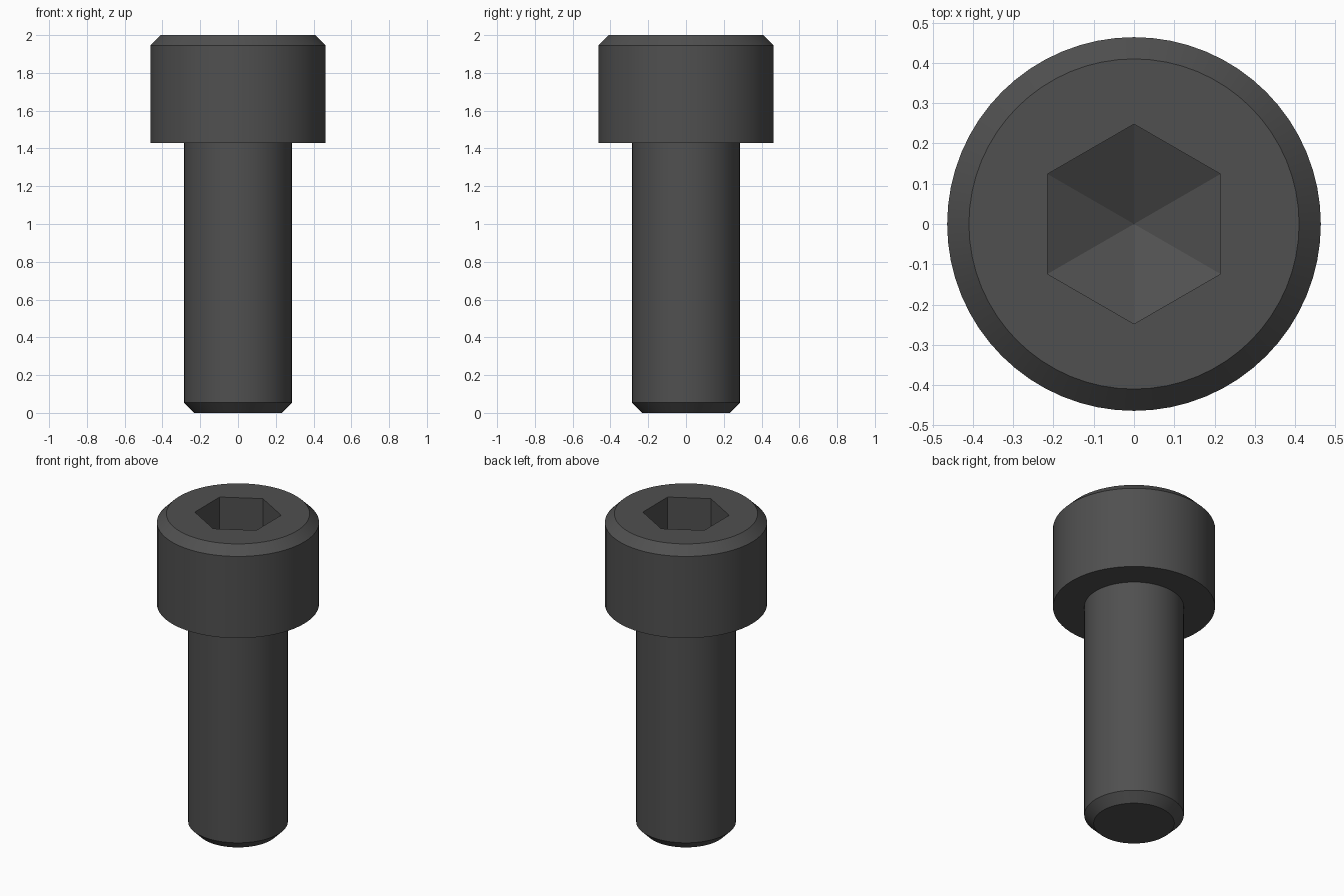
import bpy, bmesh
from math import cos, sin, pi, radians

cube = bpy.data.objects.get("Cube")
if cube:
    bpy.data.objects.remove(cube, do_unlink=True)

black = bpy.data.materials.new("black_steel")
black.use_nodes = True
colour = (0.08, 0.08, 0.08, 1)
black.diffuse_color = colour
black.node_tree.nodes["Principled BSDF"].inputs["Base Color"].default_value = colour

SIDES = 64
HEAD_R, SHANK_R, HEAD_Z, TOP = 0.464, 0.285, 1.43, 2.0
BEVEL = 0.054
HEX_R, SOCKET_DEPTH, POINT_DEPTH = 0.248, 0.286, 0.124


def ring(bm, radius, z, sides):
    """Closed loop of vertices, starting on the +y axis."""
    return [bm.verts.new((radius * cos(pi / 2 + 2 * pi * i / sides),
                          radius * sin(pi / 2 + 2 * pi * i / sides), z))
            for i in range(sides)]


def bridge(bm, a, b):
    """Quad band between two loops of equal size."""
    n = len(a)
    for i in range(n):
        j = (i + 1) % n
        bm.faces.new((a[i], a[j], b[j], b[i]))


def lathe(bm, profile):
    """Stack of rings joined by bands; returns the rings."""
    rings = [ring(bm, r, z, SIDES) for r, z in profile]
    for a, b in zip(rings, rings[1:]):
        bridge(bm, a, b)
    return rings


def loop_edges(bm, loop):
    return [bm.edges.get((v, loop[i - 1])) for i, v in enumerate(loop)]


def finish(bm, name):
    bmesh.ops.recalc_face_normals(bm, faces=bm.faces[:])
    mesh = bpy.data.meshes.new(name)
    bm.to_mesh(mesh)
    bm.free()
    obj = bpy.data.objects.new(name, mesh)
    bpy.context.collection.objects.link(obj)
    mesh.materials.append(black)
    bpy.ops.object.select_all(action='DESELECT')
    obj.select_set(True)
    bpy.context.view_layer.objects.active = obj
    bpy.ops.object.shade_smooth_by_angle(angle=radians(25))


# Shank with chamfered tip, its upper end seated inside the head
bm = bmesh.new()
rings = lathe(bm, [(SHANK_R - BEVEL, 0), (SHANK_R, BEVEL), (SHANK_R, HEAD_Z + 0.02)])
bm.faces.new(rings[0])
bm.faces.new(rings[-1])
finish(bm, "shank")

# Cylindrical head with chamfered rim
bm = bmesh.new()
rings = lathe(bm, [(HEAD_R, HEAD_Z), (HEAD_R, TOP - BEVEL), (HEAD_R - BEVEL, TOP)])
bm.faces.new(rings[0])

# Hexagonal socket with a drilled, pointed floor
mouth = ring(bm, HEX_R, TOP, 6)
floor = ring(bm, HEX_R, TOP - SOCKET_DEPTH, 6)
bridge(bm, mouth, floor)
tip = bm.verts.new((0, 0, TOP - SOCKET_DEPTH - POINT_DEPTH))
for i in range(6):
    bm.faces.new((floor[i - 1], floor[i], tip))

# Flat top between the rim and the socket mouth
bmesh.ops.triangle_fill(bm, use_beauty=True,
                        edges=loop_edges(bm, rings[-1]) + loop_edges(bm, mouth))
finish(bm, "head")
